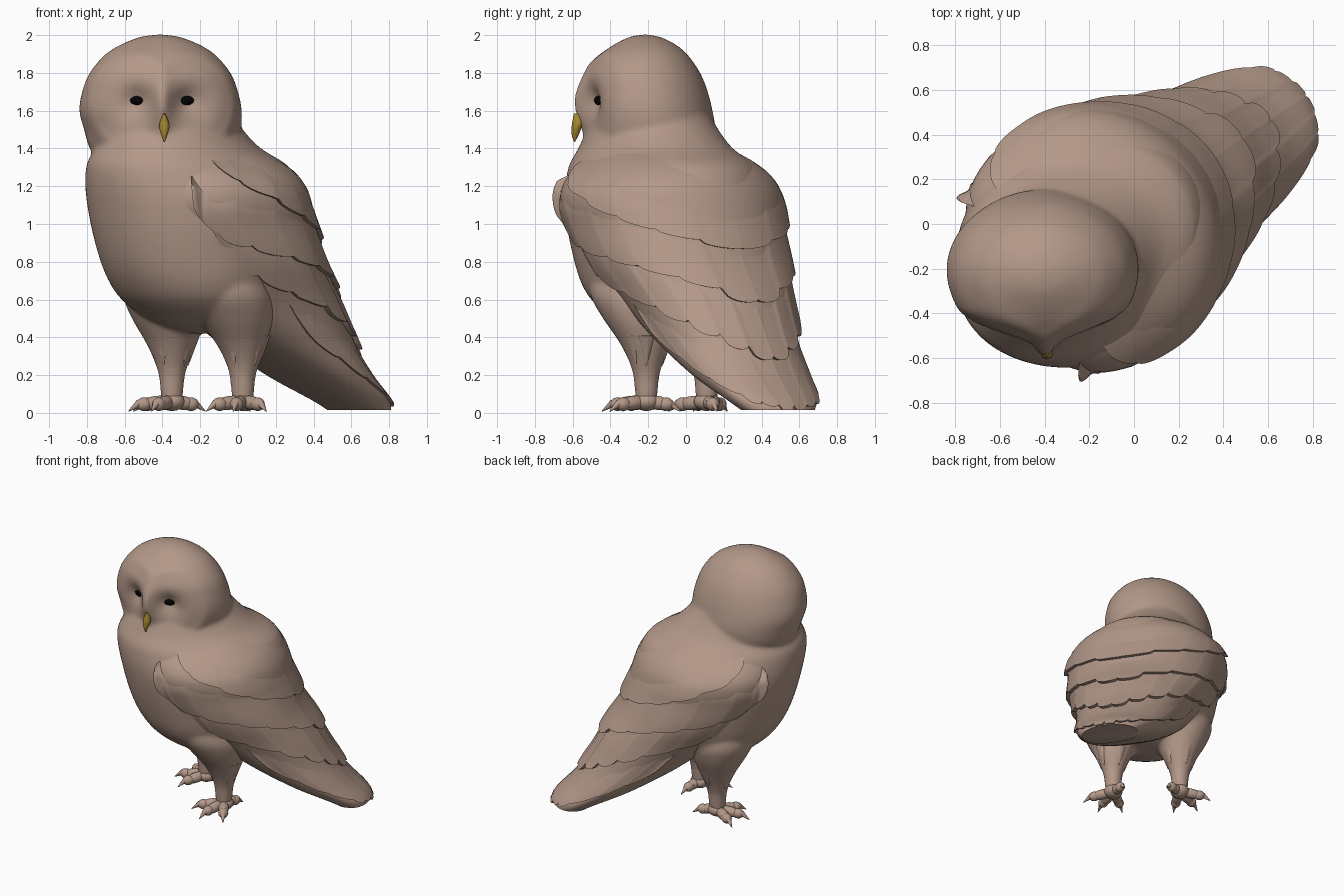
import bpy, bmesh, math, random
from mathutils import Vector, Matrix

if "Cube" in bpy.data.objects:
    bpy.data.objects.remove(bpy.data.objects["Cube"])

random.seed(4)

def material(name, rgb):
    m = bpy.data.materials.new(name)
    m.diffuse_color = (*rgb, 1)
    m.use_nodes = True
    m.node_tree.nodes["Principled BSDF"].inputs["Base Color"].default_value = m.diffuse_color
    return m

BROWN = material("feather brown", (0.45, 0.315, 0.25))
GOLD = material("beak gold", (0.36, 0.23, 0.03))
BLACK = material("eye black", (0.001, 0.001, 0.001))

def finish(name, bm, mat, angle=40):
    me = bpy.data.meshes.new(name)
    bm.to_mesh(me)
    bm.free()
    me.materials.append(mat)
    ob = bpy.data.objects.new(name, me)
    bpy.context.collection.objects.link(ob)
    bpy.ops.object.select_all(action='DESELECT')
    ob.select_set(True)
    bpy.context.view_layer.objects.active = ob
    bpy.ops.object.shade_smooth_by_angle(angle=math.radians(angle))
    return ob

def skin(name, rows, mat, closed=True, angle=40):
    """Surface through rows of points; closed rows also get end caps."""
    bm = bmesh.new()
    vs = [[bm.verts.new(p) for p in row] for row in rows]
    n = len(rows[0])
    for r0, r1 in zip(vs, vs[1:]):
        for i in range(n if closed else n - 1):
            j = (i + 1) % n
            bm.faces.new((r0[i], r0[j], r1[j], r1[i]))
    if closed:
        bm.faces.new(vs[0])
        bm.faces.new(vs[-1])
    bmesh.ops.recalc_face_normals(bm, faces=bm.faces)
    mid = sum((v.co for v in bm.verts), Vector()) / len(bm.verts)
    if sum(f.normal.dot(f.calc_center_median() - mid) * f.calc_area() for f in bm.faces) < 0:
        bmesh.ops.reverse_faces(bm, faces=bm.faces)
    return finish(name, bm, mat, angle)

def sample(table, t):
    """Smooth interpolation of rows keyed by their first value."""
    t = min(max(t, table[0][0]), table[-1][0])
    k = max(i for i in range(len(table) - 1) if table[i][0] <= t)
    p, q = table[k], table[k + 1]
    before, after = table[max(k - 1, 0)], table[min(k + 2, len(table) - 1)]
    h = q[0] - p[0]
    u = (t - p[0]) / h
    out = []
    for c in range(1, len(p)):
        m0 = (q[c] - before[c]) / (q[0] - before[0]) * h
        m1 = (after[c] - p[c]) / (after[0] - p[0]) * h
        out.append((2*u**3 - 3*u*u + 1) * p[c] + (u**3 - 2*u*u + u) * m0
                   + (3*u*u - 2*u**3) * q[c] + (u**3 - u*u) * m1)
    return out

# Body frame: a runs towards the breast, b to the wing side
def world(a, b, z):
    return Vector((-0.83 * a + 0.56 * b, -0.56 * a - 0.83 * b, z))

def ring_point(table, theta, z, off=0.0, square=1.0):
    """Square below 1 broadens the front half of the section."""
    front, back, half = sample(table, z)
    c, s = math.cos(theta), math.sin(theta)
    if c < 0:
        c, s = -abs(c) ** square, math.copysign(abs(s) ** square, s)
    return world((front + back) / 2 - ((front - back) / 2 + off) * c, -0.045 + (half + off) * s, z)

def loft(name, table, steps, square=1.0):
    z0, z1 = table[0][0], table[-1][0]
    return skin(name, [[ring_point(table, math.tau * i / 72, z0 + (z1 - z0) * k / steps, 0, square)
                        for i in range(72)] for k in range(steps + 1)], BROWN)

# Breast and belly: height, front, back, half width
TORSO = [(0.42, 0.25, 0.0, 0.10), (0.47, 0.42, -0.1, 0.25), (0.53, 0.53, -0.16, 0.36),
         (0.63, 0.65, -0.2, 0.44), (0.8, 0.75, -0.3, 0.49), (1.1, 0.835, -0.35, 0.52),
         (1.3, 0.86, -0.28, 0.46), (1.4, 0.82, -0.11, 0.38), (1.5, 0.76, -0.0, 0.33),
         (1.6, 0.66, 0.08, 0.28)]
torso = loft("body", TORSO, 40)

# Folded wings, back and tail
SQ = 0.77
MANTLE = [(0.015, -0.68, -0.945, 0.21), (0.06, -0.61, -0.925, 0.25), (0.2, -0.32, -0.80, 0.32),
          (0.4, 0.02, -0.675, 0.38), (0.6, 0.27, -0.585, 0.44), (0.8, 0.46, -0.47, 0.52),
          (1.0, 0.64, -0.405, 0.565), (1.1, 0.69, -0.375, 0.585), (1.2, 0.69, -0.335, 0.57),
          (1.3, 0.64, -0.25, 0.485), (1.4, 0.52, -0.07, 0.33), (1.46, 0.45, 0.05, 0.2)]
loft("mantle", MANTLE, 50, SQ)

# Overlapping feather tiers; lower edge given as fraction, angle, height
def tier(name, side, edge, height, feathers, drop, lift, shoulder, drops):
    cols, rows_n = feathers * 10, 14
    rows = []
    for r in range(rows_n + 2):
        w = min(r / rows_n, 1)
        row = []
        for c in range(-1, cols + 1):
            t = max(c, 0) / cols
            ang, low = sample(edge, t)
            phase = (t * feathers) % 1
            low -= drop * drops[int(t * feathers)] * (math.sin(math.pi * phase ** 0.6) ** 0.6 if phase else 0)
            z = max(low + height * (1 - w) * (0.6 + 0.4 * min(1, t * 4)), 0.015)
            off = -0.015 + (lift + 0.015) * w ** 0.8
            off = max(off, shoulder * math.exp(-(t / 0.1) ** 2) * min(1, w * 5) - 0.015)
            if c < 0 or r > rows_n:
                off = -0.03
            row.append(ring_point(MANTLE, side * math.radians(ang), z, off, SQ))
        rows.append(row)
    skin(name, rows, BROWN, closed=False, angle=35)

TIERS = [
    ("scapular_tier", [(0, 115, 1.34), (0.2, 99, 1.21), (0.45, 72, 1.07), (0.7, 42, 0.96), (1, 0, 0.87)],
     0.22, 6, 0.025, 0.025, 0.03),
    ("covert_tier", [(0, 133, 1.08), (0.15, 124, 0.95), (0.35, 98, 0.86), (0.6, 62, 0.77), (1, 0, 0.6)],
     0.32, 7, 0.035, 0.03, 0.06),
    ("flight_tier", [(0, 127, 0.84), (0.2, 106, 0.69), (0.5, 65, 0.53), (0.75, 32, 0.40), (1, 0, 0.3)],
     0.36, 7, 0.04, 0.03, 0.04),
    ("tail_tier", [(0, 100, 0.42), (0.25, 85, 0.24), (0.5, 58, 0.10), (0.75, 30, 0.05), (1, 0, 0.04)],
     0.40, 6, 0.035, 0.02, 0.0)]
for name, *spec in TIERS:
    drops = [random.uniform(0.4, 1.4) for _ in range(9)]
    tier("left_" + name, 1, *spec, drops)
    tier("right_" + name, -1, *spec, drops)

# Head: height, left, right, front, back
HEAD = [(1.3, -0.72, -0.08, -0.47, 0.08), (1.4, -0.785, -0.01, -0.51, 0.14),
        (1.5, -0.815, 0.015, -0.535, 0.155), (1.6, -0.84, 0.02, -0.55, 0.14),
        (1.7, -0.825, 0.0, -0.55, 0.115), (1.8, -0.785, -0.04, -0.525, 0.075),
        (1.9, -0.70, -0.125, -0.45, 0.005), (1.95, -0.62, -0.205, -0.38, -0.055),
        (1.988, -0.525, -0.30, -0.305, -0.13), (1.9985, -0.47, -0.355, -0.26, -0.175),
        (2.003, -0.425, -0.40, -0.225, -0.205)]
FACE_X = -0.40

def bump(v, s):
    return math.exp(-(v / s) ** 2)

def head_point(i, z):
    xl, xr, yf, yb = sample(HEAD, z)
    t = math.tau * i / 128
    x = (xl + xr) / 2 + (xr - xl) / 2 * math.cos(t)
    y = (yf + yb) / 2 + (yb - yf) / 2 * math.sin(t)
    if math.sin(t) < 0:
        d = abs(x - FACE_X)
        front = min(1, -2 * math.sin(t))
        y -= 0.05 * bump(d, 0.055) * bump(z - 1.64, 0.14)                    # nose ridge
        y += 0.05 * bump(d - 0.17, 0.12) * bump(z - 1.63, 0.13) * front      # sloping cheeks
        y += 0.035 * bump(d - 0.125, 0.06) * bump(z - 1.655, 0.06)           # eye sockets
        rim = math.hypot(d - 0.15, (z - 1.64) * 0.95)
        y -= 0.014 * bump(rim - 0.24, 0.03) * front                          # facial disc rim
    return Vector((x, y, z))

levels = [1.3 + 0.703 * math.sin(math.pi / 2 * k / 56) for k in range(57)]
head = skin("head", [[head_point(i, z) for i in range(128)] for z in levels], BROWN, angle=60)

def ellipsoid(bm, centre, radii, rot=Matrix()):
    bmesh.ops.create_uvsphere(bm, u_segments=16, v_segments=10, radius=1,
                              matrix=Matrix.Translation(centre) @ rot @ Matrix.Diagonal((*radii, 1)))

# Eyes
for label, s in (("left", 1), ("right", -1)):
    bm = bmesh.new()
    ellipsoid(bm, (FACE_X - 0.005 + s * 0.123, -0.449, 1.655), (0.053, 0.036, 0.03),
              Matrix.Rotation(s * 0.25, 4, 'Z'))
    finish(f"{label}_eye", bm, BLACK)

# Beak: height, depth centre, half width, half depth
BEAK = [(1.435, -0.590, 0.003, 0.003), (1.47, -0.587, 0.016, 0.018), (1.52, -0.577, 0.028, 0.028),
        (1.55, -0.570, 0.02, 0.03), (1.585, -0.568, 0.006, 0.025)]
rows = []
for k in range(13):
    z = 1.435 + 0.15 * k / 12
    yc, hw, hd = sample(BEAK, z)
    rows.append([(FACE_X + 0.01 + hw * math.cos(math.tau * i / 16),
                  yc + hd * math.sin(math.tau * i / 16), z) for i in range(16)])
skin("beak", rows, GOLD, angle=60)

# Legs: height, radius, shift towards the belly
LEG = [(0.03, 0.05, 0), (0.1, 0.06, 0), (0.2, 0.07, 0), (0.28, 0.095, 0),
       (0.38, 0.14, 0.01), (0.5, 0.20, 0.04), (0.62, 0.235, 0.08), (0.75, 0.21, 0.12)]
parts = [torso, head]
for label, x, y, dx, dy, heading in (("left", 0.025, -0.21, -1.0, -0.75, 258),
                                     ("right", -0.35, 0.11, -0.3, -0.3, 197)):
    rows = []
    for k in range(25):
        z = 0.03 + 0.72 * k / 24
        rad, shift = sample(LEG, z)
        rows.append([(x + dx * shift + rad * math.cos(math.tau * i / 28),
                      y + dy * shift + rad * math.sin(math.tau * i / 28), z) for i in range(28)])
    parts.append(skin(f"{label}_leg", rows, BROWN, angle=60))

    # Pointed feather cuff above the shank
    bm = bmesh.new()
    for i in range(9):
        t = math.tau * i / 9
        tilt = Matrix.Rotation(t, 4, 'Z') @ Matrix.Rotation(math.radians(15), 4, 'Y')
        where = Matrix.Translation((x + 0.108 * math.cos(t), y + 0.108 * math.sin(t), 0.33 + 0.03 * (i % 2)))
        bmesh.ops.create_cone(bm, segments=12, radius1=0.002, radius2=0.045, depth=0.17, cap_ends=True,
                              matrix=where @ tilt @ Matrix.Diagonal((0.4, 1, 1, 1)))
    finish(f"{label}_leg_feathers", bm, BROWN)

    # Toes with hooked claws
    bm = bmesh.new()
    ellipsoid(bm, (x, y, 0.06), (0.07, 0.07, 0.05))
    for turn, length in ((-45, 0.165), (0, 0.175), (45, 0.165), (180, 0.12)):
        rot = Matrix.Rotation(math.radians(heading + turn), 4, 'Z')
        place = lambda r, z: Vector((x, y, z)) + rot.to_3x3() @ Vector((r, 0, 0))
        ellipsoid(bm, place(length * 0.5, 0.053), (length * 0.55, 0.037, 0.037),
                  rot @ Matrix.Rotation(0.12, 4, 'Y'))
        ellipsoid(bm, place(length * 0.88, 0.046), (0.043, 0.036, 0.036), rot)
        bmesh.ops.create_cone(bm, segments=10, radius1=0.022, radius2=0.002, depth=0.075, cap_ends=True,
                              matrix=Matrix.Translation(place(length + 0.035, 0.03)) @ rot
                              @ Matrix.Rotation(math.radians(125), 4, 'Y'))
    finish(f"{label}_foot", bm, BROWN, angle=50)

# Blend torso, head and legs into one soft skin
bpy.ops.object.select_all(action='DESELECT')
for ob in parts:
    ob.select_set(True)
bpy.context.view_layer.objects.active = torso
bpy.ops.object.join()
remesh = torso.modifiers.new("blend", 'REMESH')
remesh.mode, remesh.voxel_size, remesh.use_smooth_shade = 'VOXEL', 0.013, True
soften = torso.modifiers.new("soften", 'SMOOTH')
soften.factor, soften.iterations = 0.5, 12
